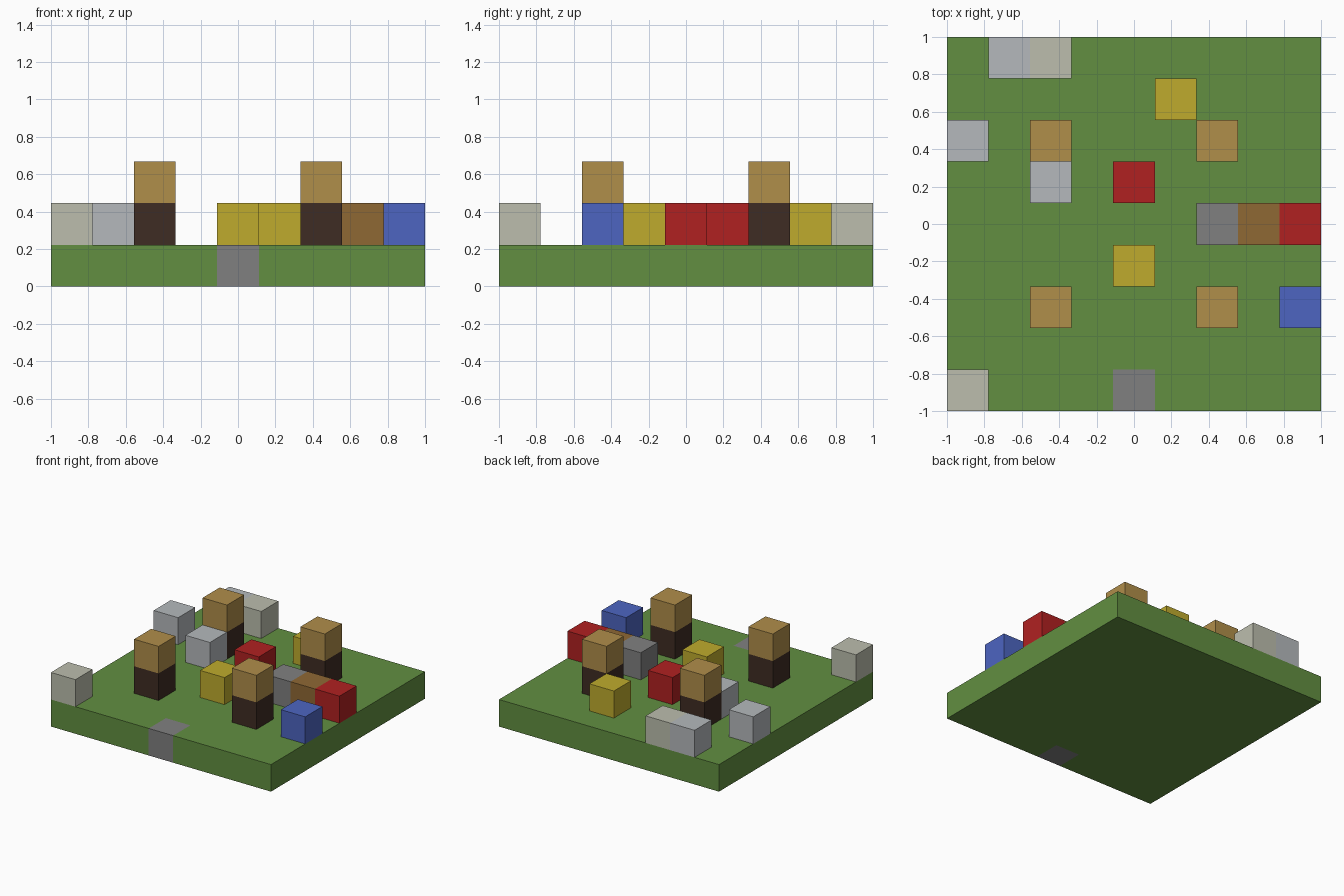
import bpy
import bmesh
from mathutils import Vector

default = bpy.data.objects.get("Cube")
if default:
    bpy.data.objects.remove(default, do_unlink=True)

CELLS = 9
U = 2 / CELLS  # side of one block


def linear(c):
    c /= 255
    return c / 12.92 if c <= 0.04045 else ((c + 0.055) / 1.055) ** 2.4


def material(name, r, g, b):
    mat = bpy.data.materials.new(name)
    mat.use_nodes = True
    colour = (linear(r), linear(g), linear(b), 1)
    mat.diffuse_color = colour
    shader = next(n for n in mat.node_tree.nodes if n.type == "BSDF_PRINCIPLED")
    shader.inputs["Base Color"].default_value = colour
    shader.inputs["Roughness"].default_value = 0.9
    return mat


grass = material("grass_green", 98, 143, 65)
path = material("path_grey", 128, 126, 127)
stone = material("stone_grey", 128, 128, 128)
dark_wood = material("dark_wood", 62, 44, 35)
tan = material("light_wood", 176, 142, 74)
wood = material("brown_wood", 143, 104, 52)
yellow = material("yellow", 191, 171, 45)
red = material("red", 176, 33, 33)
blue = material("blue", 77, 101, 193)
pale = material("pale_grey", 181, 185, 188)
beige = material("beige_grey", 188, 190, 174)
bpy.data.materials.remove(path)  # the path shares the stone colour


def add_object(name, bm, *mats):
    mesh = bpy.data.meshes.new(name)
    bm.to_mesh(mesh)
    bm.free()
    for mat in mats:
        mesh.materials.append(mat)
    obj = bpy.data.objects.new(name, mesh)
    bpy.context.collection.objects.link(obj)
    return obj


def block(name, col, row, level, mat):
    """One cube standing in a cell of the grid."""
    bm = bmesh.new()
    bmesh.ops.create_cube(bm, size=U)
    centre = Vector((col + 0.5, row + 0.5, level + 0.5)) * U
    bmesh.ops.translate(bm, verts=bm.verts, vec=centre - Vector((1, 1, 0)))
    return add_object(name, bm, mat)


# Ground slab, cut so that the entrance cell can be grey
bm = bmesh.new()
bmesh.ops.create_cube(bm, size=2)
bmesh.ops.scale(bm, verts=bm.verts, vec=(1, 1, U / 2))
bmesh.ops.translate(bm, verts=bm.verts, vec=(0, 0, U / 2))
for point, normal in (((-U / 2, 0, 0), (1, 0, 0)),
                      ((U / 2, 0, 0), (1, 0, 0)),
                      ((0, U - 1, 0), (0, 1, 0))):
    bmesh.ops.bisect_plane(bm, geom=bm.verts[:] + bm.edges[:] + bm.faces[:],
                           plane_co=point, plane_no=normal)
for face in bm.faces:
    centre = face.calc_center_median()
    if abs(centre.x) < U / 2 and centre.y < U - 1:
        face.material_index = 1
add_object("ground", bm, grass, stone)

# Four two-tone pillars
for side, col in (("right", 2), ("left", 6)):
    for end, row in (("front", 2), ("back", 6)):
        block(f"{end}_{side}_pillar_base", col, row, 1, dark_wood)
        block(f"{end}_{side}_pillar_top", col, row, 2, tan)

# Single blocks on the ground
for name, col, row, mat in (
    ("front_corner_block", 0, 0, beige),
    ("back_beige_block", 2, 8, beige),
    ("back_pale_block", 1, 8, pale),
    ("side_pale_block", 0, 6, pale),
    ("inner_pale_block", 2, 5, pale),
    ("front_yellow_block", 4, 3, yellow),
    ("back_yellow_block", 5, 7, yellow),
    ("centre_red_block", 4, 5, red),
    ("side_red_block", 8, 4, red),
    ("stone_block", 6, 4, stone),
    ("wood_block", 7, 4, wood),
    ("blue_block", 8, 2, blue),
):
    block(name, col, row, 1, mat)
